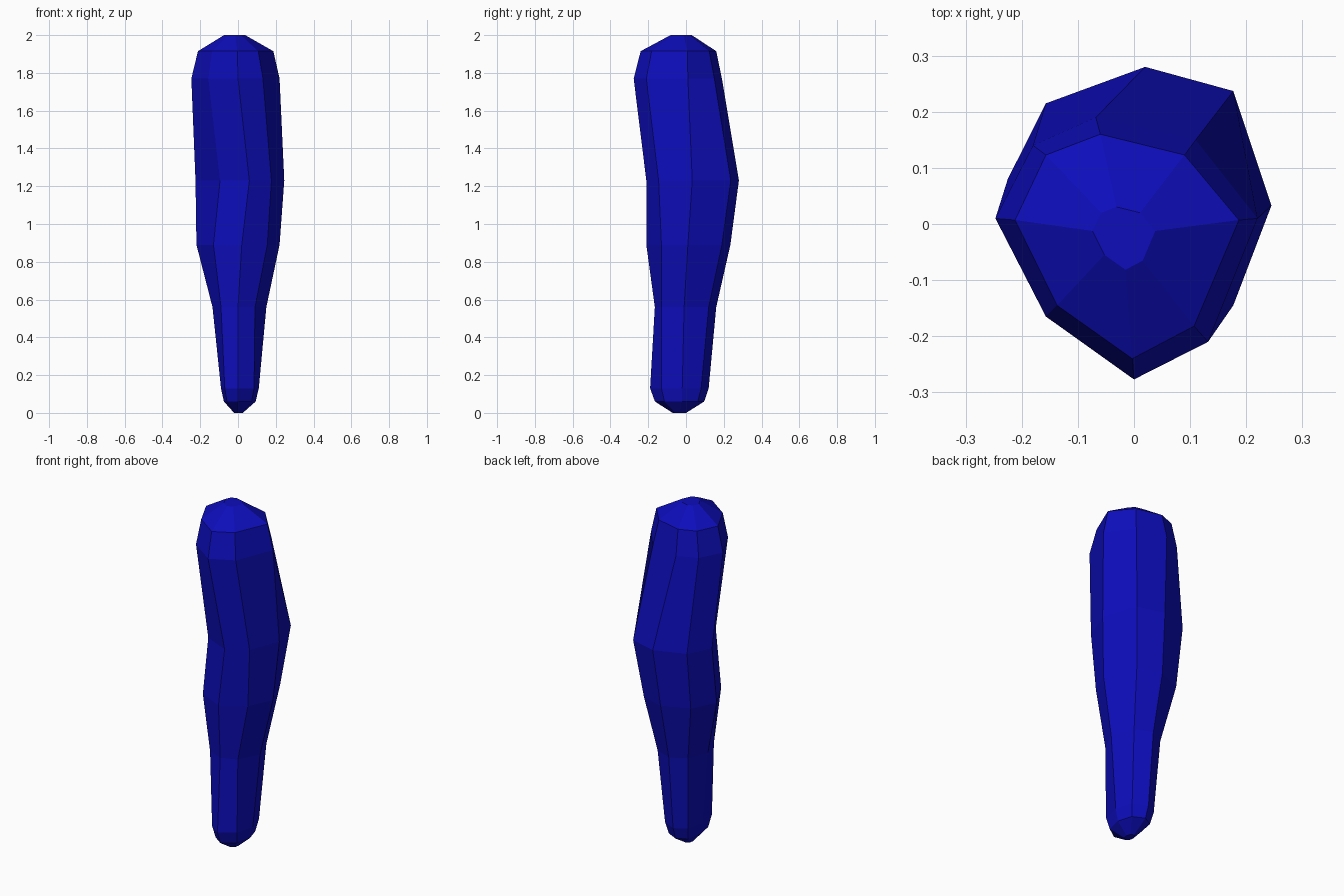
import bpy, bmesh

if "Cube" in bpy.data.objects:
    bpy.data.objects.remove(bpy.data.objects["Cube"])

# Eight-sided cross-sections, going back, back-right, right ... back-left
rings = [
    (0.13, [(0, .12), (.08, .08), (.11, -.02), (.085, -.13),
            (0, -.19), (-.07, -.14), (-.09, -.03), (-.07, .08)]),
    (0.56, [(0, .16), (.10, .12), (.15, -.01), (.09, -.13),
            (0, -.165), (-.09, -.13), (-.135, -.01), (-.09, .11)]),
    (0.89, [(0, .235), (.14, .19), (.22, .01), (.155, -.13),
            (.02, -.21), (-.13, -.14), (-.22, .03), (-.15, .17)]),
    (1.23, [(.02, .28), (.177, .237), (.245, .033), (.177, -.145),
            (.06, -.21), (-.095, -.14), (-.225, .08), (-.157, .215)]),
    (1.77, [(-.068, .19), (.11, .15), (.22, .01), (.132, -.21),
            (0, -.277), (-.157, -.165), (-.247, .01), (-.18, .14)]),
    (1.915, [(-.06, .16), (.09, .123), (.187, .007), (.107, -.182),
             (-.003, -.24), (-.137, -.145), (-.212, .007), (-.157, .123)]),
]


def shrink(points, centre, factor):
    return [tuple(c + (p - c) * factor for p, c in zip(pt, centre)) for pt in points]


# Bevelled ends are shrunken copies of the end sections
low, high = rings[0][1], rings[-1][1]
rings = [(0, shrink(low, (0, -.035), .23)),
         (.06, shrink(low, (.005, -.03), .84))] + rings
rings.append((2, shrink(high, (-.02, -.02), .28)))

# Loft the body through the sections
bm = bmesh.new()
loops = [[bm.verts.new((x, y, z)) for x, y in pts] for z, pts in rings]
for a, b in zip(loops, loops[1:]):
    for i in range(8):
        j = (i + 1) % 8
        bm.faces.new((a[i], a[j], b[j], b[i]))
bm.faces.new(loops[0])
bm.faces.new(loops[-1])
bmesh.ops.recalc_face_normals(bm, faces=bm.faces)
mesh = bpy.data.meshes.new("club_body")
bm.to_mesh(mesh)
bm.free()
body = bpy.data.objects.new("club_body", mesh)
bpy.context.collection.objects.link(body)

# Deep blue surface
mat = bpy.data.materials.new("deep_blue")
mat.diffuse_color = (0.004, 0.004, 0.5, 1)
mat.use_nodes = True
mat.node_tree.nodes["Principled BSDF"].inputs["Base Color"].default_value = mat.diffuse_color
mesh.materials.append(mat)
